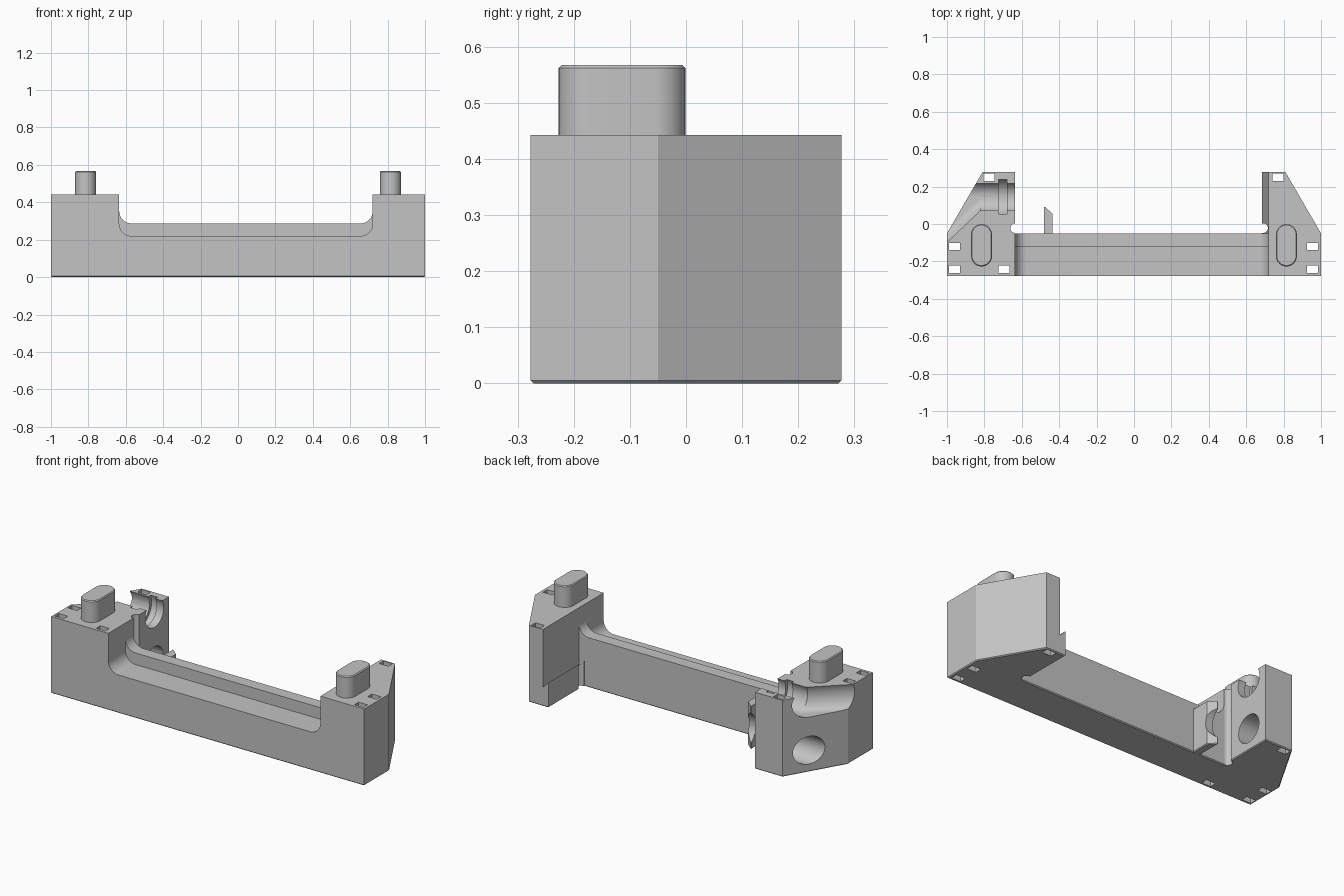
import bpy, bmesh, math
from mathutils import Matrix, Vector

cube = bpy.data.objects.get("Cube")
if cube:
    bpy.data.objects.remove(cube, do_unlink=True)

grey = bpy.data.materials.new("light_grey")
grey.use_nodes = True
grey.diffuse_color = (0.55, 0.55, 0.55, 1)
grey.node_tree.nodes["Principled BSDF"].inputs["Base Color"].default_value = grey.diffuse_color


def add(name, bm):
    bmesh.ops.recalc_face_normals(bm, faces=bm.faces)
    mesh = bpy.data.meshes.new(name)
    bm.to_mesh(mesh)
    bm.free()
    mesh.materials.append(grey)
    ob = bpy.data.objects.new(name, mesh)
    bpy.context.scene.collection.objects.link(ob)
    return ob


def prism(name, pts, lo, hi, axis="z", chamfer_at=None):
    """Extrude an outline along z, or an x-z outline along y."""
    place = (lambda a, b, h: (a, b, h)) if axis == "z" else (lambda a, b, h: (a, h, b))
    bm = bmesh.new()
    low = [bm.verts.new(place(a, b, lo)) for a, b in pts]
    high = [bm.verts.new(place(a, b, hi)) for a, b in pts]
    bm.faces.new(low)
    bm.faces.new(high)
    n = len(pts)
    for i in range(n):
        j = (i + 1) % n
        bm.faces.new((low[i], low[j], high[j], high[i]))
    bmesh.ops.recalc_face_normals(bm, faces=bm.faces)
    if chamfer_at is not None:
        rim = [e for e in bm.edges if all(abs(v.co.z - chamfer_at) < 1e-5 for v in e.verts)]
        bmesh.ops.bevel(bm, geom=rim, offset=0.005, segments=1, affect="EDGES")
    return add(name, bm)


def box(name, x0, x1, y0, y1, z0, z1):
    return prism(name, [(x0, y0), (x1, y0), (x1, y1), (x0, y1)], z0, z1)


def arc(cx, cy, r, a0, a1, n=10):
    return [(cx + r * math.cos(math.radians(a0 + (a1 - a0) * i / n)),
             cy + r * math.sin(math.radians(a0 + (a1 - a0) * i / n))) for i in range(n + 1)]


def rod(name, x0, x1, y, z, r0, r1=None):
    """Round cutter along x."""
    bm = bmesh.new()
    bmesh.ops.create_cone(bm, cap_ends=True, segments=48, radius1=r0,
                          radius2=r1 or r0, depth=x1 - x0,
                          matrix=Matrix.Translation(((x0 + x1) / 2, y, z))
                          @ Matrix.Rotation(math.pi / 2, 4, "Y"))
    return add(name, bm)


LEFT_WALL, RIGHT_WALL, TOP = -0.635, 0.72, 0.443

# Whole bracket outline: two end blocks, bar and clip tab
outline = [(-1, -0.277), (1, -0.277), (1, -0.05), (0.81, 0.277), (0.685, 0.277),
           (0.685, -0.05), (-0.435, -0.05), (-0.435, 0.055), (-0.475, 0.09),
           (-0.48, 0.09), (-0.48, -0.05), (LEFT_WALL, -0.05), (LEFT_WALL, 0.277),
           (-0.81, 0.277), (-1, -0.05)]
body = prism("bracket_body", outline, 0, TOP, chamfer_at=0)
cutters = []


# Stepped channel over the bar, with rounded ends
def channel(name, floor, y0, y1, r=0.065):
    pts = arc(LEFT_WALL + r, floor + r, r, 180, 270)
    pts += arc(RIGHT_WALL - r, floor + r, r, 270, 360)
    pts += [(RIGHT_WALL, 0.6), (LEFT_WALL, 0.6)]
    cutters.append(prism(name, pts, y0, y1, "y"))


channel("front_channel_cutter", 0.22, -0.4, -0.12)
channel("ridge_channel_cutter", 0.287, -0.13, -0.045)

# Clip tab height, and the hook-shaped lip on the opposite block
cutters.append(box("clip_top_cutter", -0.52, -0.4, -0.05, 0.15, 0.25, 0.6))
cutters.append(prism("hook_cutter", [(0.6, 0.145), (0.685, 0.145), (RIGHT_WALL, 0.11),
                                     (RIGHT_WALL, 0.6), (0.6, 0.6)], -0.05, 0.4, "y"))

# Round reliefs in the inner corners
for side, x in (("right", LEFT_WALL), ("left", 0.69)):
    cutters.append(prism(side + "_relief_cutter",
                         arc(x, -0.022, 0.026, 0, 360, 24)[:-1], -0.1, 0.6))

# Cross bore, clip scallop, and the open trough with its collar groove
AXIS_Y, TROUGH_Z, R = 0.145, 0.40, 0.084
cutters.append(rod("bore_cutter", -1.1, -0.55, AXIS_Y, 0.125, 0.08))
cutters.append(rod("scallop_cutter", -0.54, -0.4, AXIS_Y, 0.125, 0.1))
cutters.append(rod("trough_cutter", -0.95, -0.55, AXIS_Y, TROUGH_Z, R))
cutters.append(rod("groove_cutter", -0.725, -0.68, AXIS_Y, TROUGH_Z, 0.102))

# Trough fans out toward the outer side
bm = bmesh.new()
for x, dy in ((-0.82, 0), (-1.2, 0), (-1.2, -0.36)):
    for y, z in arc(AXIS_Y + dy, TROUGH_Z, R, 0, 360, 48)[:-1]:
        bm.verts.new(Vector((x, y, z)))
hull = bmesh.ops.convex_hull(bm, input=bm.verts)
loose = [v for v in bm.verts if not v.link_faces]
bmesh.ops.delete(bm, geom=loose, context="VERTS")
cutters.append(add("flare_cutter", bm))

# Small rectangular slots passing right through the blocks
slots = [(-0.96, -0.12), (-0.96, -0.242), (-0.695, -0.242), (-0.775, 0.25),
         (0.955, -0.12), (0.955, -0.242), (0.77, 0.25)]
for x, y in slots:
    cutters.append(box("slot_cutter", x - 0.029, x + 0.029, y - 0.019, y + 0.019, -0.1, 0.6))

for c in cutters:
    c.hide_render = True
    mod = body.modifiers.new(c.name, "BOOLEAN")
    mod.operation = "DIFFERENCE"
    mod.solver = "EXACT"
    mod.object = c

# Bake the cuts and drop the cutters
bpy.context.view_layer.update()
baked = bpy.data.meshes.new_from_object(body.evaluated_get(bpy.context.evaluated_depsgraph_get()))
body.modifiers.clear()
body.data = baked
for c in cutters:
    bpy.data.objects.remove(c, do_unlink=True)

# Rounded locating pegs
pegs = []
for side, x in (("right", -0.815), ("left", 0.815)):
    pts = arc(x, -0.057, 0.056, 0, 180, 20) + arc(x, -0.171, 0.056, 180, 360, 20)
    pegs.append(prism(side + "_peg", pts, TOP, 0.567, chamfer_at=0.567))

for ob in [body] + pegs:
    bpy.ops.object.select_all(action="DESELECT")
    ob.select_set(True)
    bpy.context.view_layer.objects.active = ob
    bpy.ops.object.shade_smooth_by_angle(angle=math.radians(30))
